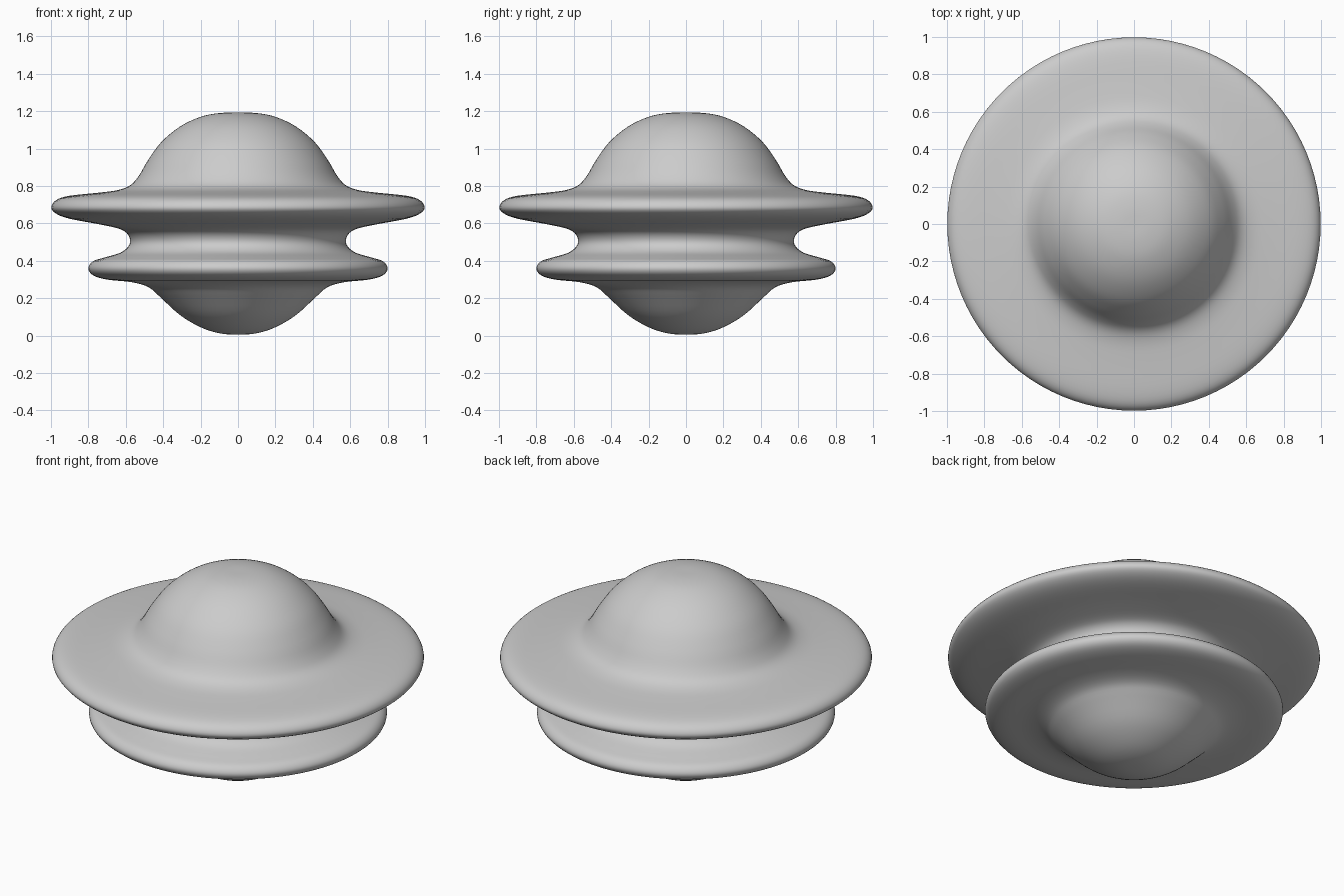
import bpy, bmesh, math
from mathutils import Vector

if "Cube" in bpy.data.objects:
    bpy.data.objects.remove(bpy.data.objects["Cube"])

# Half profile (radius, height): lower bowl, small rim, waist, large rim, dome
PROFILE = [
    (0, .005), (.10, .013), (.20, .045), (.31, .11), (.42, .21), (.48, .26),
    (.57, .286), (.70, .30), (.775, .323), (.80, .36), (.775, .398),
    (.71, .419), (.63, .443), (.588, .475), (.577, .51), (.595, .548),
    (.64, .573), (.75, .597), (.90, .625), (.972, .652), (.998, .685),
    (.972, .725), (.90, .748), (.74, .765), (.64, .779), (.575, .805),
    (.53, .855), (.48, .94), (.41, 1.035), (.31, 1.118), (.20, 1.17),
    (.10, 1.19), (0, 1.193),
]


def smooth_profile(points, steps):
    """Catmull-Rom curve through the points, mirrored across the axis at both ends."""
    p = [Vector(q) for q in points]
    p = [Vector((-p[1].x, p[1].y))] + p + [Vector((-p[-2].x, p[-2].y))]
    out = []
    for a, b, c, d in zip(p, p[1:], p[2:], p[3:]):
        for i in range(steps):
            t = i / steps
            out.append(0.5 * (2 * b + (c - a) * t + (2 * a - 5 * b + 4 * c - d) * t ** 2
                              + (3 * b - a - 3 * c + d) * t ** 3))
    return out + [p[-2]]


def lathe(name, points, segments):
    bm = bmesh.new()
    verts = [bm.verts.new((q.x, 0, q.y)) for q in points]
    edges = [bm.edges.new(pair) for pair in zip(verts, verts[1:])]
    bmesh.ops.spin(bm, geom=verts + edges, cent=(0, 0, 0), axis=(0, 0, 1),
                   angle=math.tau, steps=segments, use_duplicate=False)
    bmesh.ops.remove_doubles(bm, verts=bm.verts, dist=1e-5)
    bmesh.ops.recalc_face_normals(bm, faces=bm.faces)
    for f in bm.faces:
        f.smooth = True
    mesh = bpy.data.meshes.new(name)
    bm.to_mesh(mesh)
    bm.free()
    obj = bpy.data.objects.new(name, mesh)
    bpy.context.collection.objects.link(obj)
    return obj


# Double-rimmed saucer body, turned as one continuous skin
lathe("saucer_body", smooth_profile(PROFILE, 4), 96)
